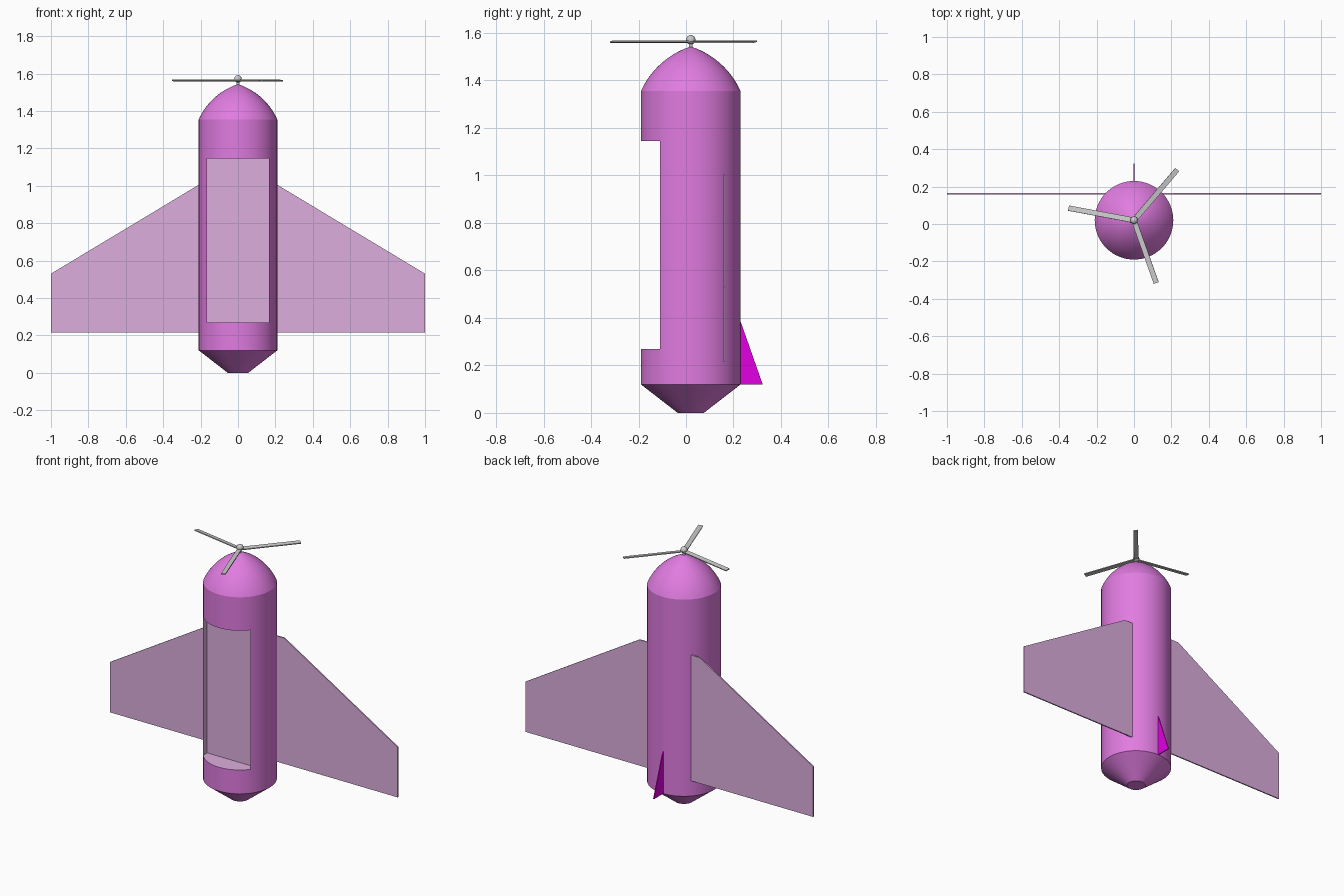
import bpy, bmesh, math
from mathutils import Matrix, Vector

if "Cube" in bpy.data.objects:
    bpy.data.objects.remove(bpy.data.objects["Cube"])

CY = 0.02  # fuselage axis position in y


def material(name, rgb):
    m = bpy.data.materials.new(name)
    m.diffuse_color = (*rgb, 1)
    m.use_nodes = True
    m.node_tree.nodes["Principled BSDF"].inputs["Base Color"].default_value = m.diffuse_color
    return m


PINK = material("pink", (0.75, 0.2, 0.75))
MAUVE = material("mauve", (0.72, 0.42, 0.73))
MAGENTA = material("magenta", (0.75, 0.0, 0.75))


def add_object(name, bm, mat=None):
    bmesh.ops.recalc_face_normals(bm, faces=bm.faces[:])
    mesh = bpy.data.meshes.new(name)
    bm.to_mesh(mesh)
    bm.free()
    ob = bpy.data.objects.new(name, mesh)
    bpy.context.collection.objects.link(ob)
    if mat:
        mesh.materials.append(mat)
    return ob


def activate(ob):
    bpy.ops.object.select_all(action='DESELECT')
    ob.select_set(True)
    bpy.context.view_layer.objects.active = ob


def smooth(ob, deg=22):
    activate(ob)
    bpy.ops.object.shade_smooth_by_angle(angle=math.radians(deg))


def plate(name, points, thickness, mat):
    """Flat outline of 3D points, extruded evenly to both sides."""
    bm = bmesh.new()
    face = bm.faces.new([bm.verts.new(p) for p in points])
    face.normal_update()
    n = face.normal.copy()
    bmesh.ops.translate(bm, verts=bm.verts[:], vec=-n * thickness / 2)
    ext = bmesh.ops.extrude_face_region(bm, geom=[face], use_keep_orig=True)
    new = [v for v in ext["geom"] if isinstance(v, bmesh.types.BMVert)]
    bmesh.ops.translate(bm, verts=new, vec=n * thickness)
    return add_object(name, bm, mat)


# Fuselage: tapered tail, straight tube, arched nose
R, Z0, Z1 = 0.21, 1.355, 1.543
profile = [(0, 0), (0.055, 0), (R, 0.12), (R, Z0)]
half = math.radians(24)
chord = math.hypot(R, Z1 - Z0)
tilt = math.atan2(R, Z1 - Z0)
rad = chord / (2 * math.sin(half))
a0 = tilt - half
N = 14
for i in range(1, N + 1):
    a = a0 + 2 * half * i / N
    profile.append((max(0, R - rad * (math.cos(a0) - math.cos(a))),
                    Z0 + rad * (math.sin(a) - math.sin(a0))))
profile[-1] = (0, Z1)
bm = bmesh.new()
verts = [bm.verts.new((r, CY, z)) for r, z in profile]
edges = [bm.edges.new(pair) for pair in zip(verts, verts[1:])]
bmesh.ops.spin(bm, geom=verts + edges, cent=(0, CY, 0), axis=(0, 0, 1),
               angle=2 * math.pi, steps=64, use_merge=True)
bmesh.ops.remove_doubles(bm, verts=bm.verts[:], dist=1e-5)
fuselage = add_object("fuselage", bm, PINK)

# Recessed front hatch, cut with a box
bm = bmesh.new()
bmesh.ops.create_cube(bm, size=1, matrix=Matrix.Translation((0, -0.17, 0.7075))
                      @ Matrix.Diagonal((0.33, 0.20, 0.875, 1)))
cutter = add_object("hatch_cutter", bm, MAUVE)
cutter.hide_render = True
mod = fuselage.modifiers.new("hatch", 'BOOLEAN')
mod.operation = 'DIFFERENCE'
mod.solver = 'EXACT'
mod.material_mode = 'TRANSFER'
mod.object = cutter
activate(fuselage)
bpy.ops.object.modifier_apply(modifier=mod.name)
bpy.data.objects.remove(cutter)
smooth(fuselage)

# Wings: one thin plate through the back of the fuselage
right = [(0.21, 1.005), (1.0, 0.53), (1.0, 0.215)]
outline = right + [(-x, z) for x, z in reversed(right)]
plate("wings", [(x, 0.161, z) for x, z in outline], 0.008, MAUVE)

# Tail fin
plate("tail_fin", [(0, 0.22, 0.12), (0, 0.323, 0.12), (0, 0.23, 0.385),
                   (0, 0.22, 0.385)], 0.006, MAGENTA)

# Propeller shaft and hub
bm = bmesh.new()
bmesh.ops.create_cone(bm, cap_ends=True, segments=24, radius1=0.008, radius2=0.008,
                      depth=0.05, matrix=Matrix.Translation((0, CY, 1.545)))
smooth(add_object("propeller_shaft", bm), 30)
bm = bmesh.new()
bmesh.ops.create_uvsphere(bm, u_segments=32, v_segments=16, radius=0.02,
                          matrix=Matrix.Translation((0, CY, 1.571)))
smooth(add_object("propeller_hub", bm), 30)

# Three slightly pitched blades
for i in range(3):
    bm = bmesh.new()
    bmesh.ops.create_cube(bm, size=1, matrix=(
        Matrix.Translation((0, CY, 1.563))
        @ Matrix.Rotation(math.radians(49.5 + 120 * i), 4, 'Z')
        @ Matrix.Rotation(math.radians(8), 4, 'X')
        @ Matrix.Translation((0.18, 0, 0))
        @ Matrix.Diagonal((0.352, 0.028, 0.006, 1))))
    add_object(f"propeller_blade_{i + 1}", bm)
